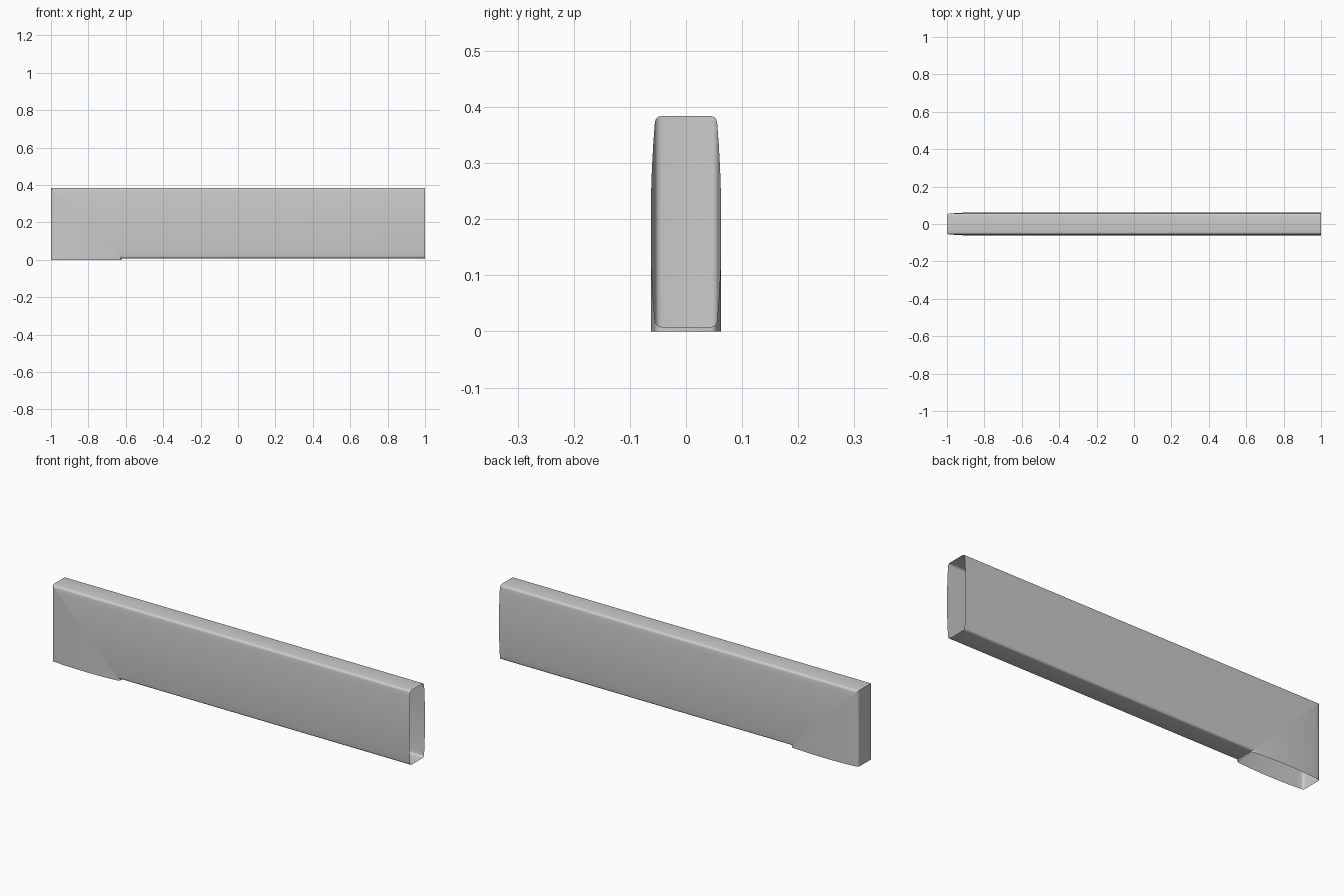
import bpy, bmesh, math

if "Cube" in bpy.data.objects:
    bpy.data.objects.remove(bpy.data.objects["Cube"])

D = 0.376        # depth of the tube section
TOP = 0.384      # top of the model
HALF, BULGE, R = 0.0555, 0.0073, 0.012   # half width at corners, side bulge, corner radius


def section():
    """Closed profile of (y, s): s is the distance from the outer wall."""
    side = []
    for i in range(5):                       # corner near the outer wall
        a = math.pi / 2 * i / 4
        side.append((HALF - R + R * math.sin(a), R - R * math.cos(a)))
    for i in range(1, 16):                   # gently bulged side
        t = i / 16
        side.append((HALF + BULGE * 4 * t * (1 - t), R + t * (D - 2 * R)))
    for i in range(5):                       # corner near the inner wall
        a = math.pi / 2 * i / 4
        side.append((HALF - R + R * math.cos(a), D - R + R * math.sin(a)))
    return side + [(-y, s) for y, s in reversed(side)]


def tube(name, start, end):
    """Open-ended tube wall between two placements of the section."""
    bm = bmesh.new()
    a = [bm.verts.new(start(y, s)) for y, s in section()]
    b = [bm.verts.new(end(y, s)) for y, s in section()]
    n = len(a)
    for i in range(n):
        j = (i + 1) % n
        bm.faces.new((a[i], a[j], b[j], b[i]))
    bmesh.ops.recalc_face_normals(bm, faces=bm.faces)
    # make sure the outer wall faces away from the axis
    side = max(bm.faces, key=lambda f: f.calc_center_median().y)
    if side.normal.y < 0:
        bmesh.ops.reverse_faces(bm, faces=bm.faces)
    me = bpy.data.meshes.new(name)
    bm.to_mesh(me)
    bm.free()
    ob = bpy.data.objects.new(name, me)
    bpy.context.collection.objects.link(ob)
    bpy.ops.object.select_all(action='DESELECT')
    ob.select_set(True)
    bpy.context.view_layer.objects.active = ob
    bpy.ops.object.shade_smooth_by_angle(angle=math.radians(35))
    return ob


def mitre(y, s):
    return (-1 + s, y, TOP - s)


# long horizontal tube, open at the right end
tube("long_tube", mitre, lambda y, s: (1, y, TOP - s))
# mitred elbow turning down, open at the bottom
tube("elbow_outlet", mitre, lambda y, s: (-1 + s, y, 0))
